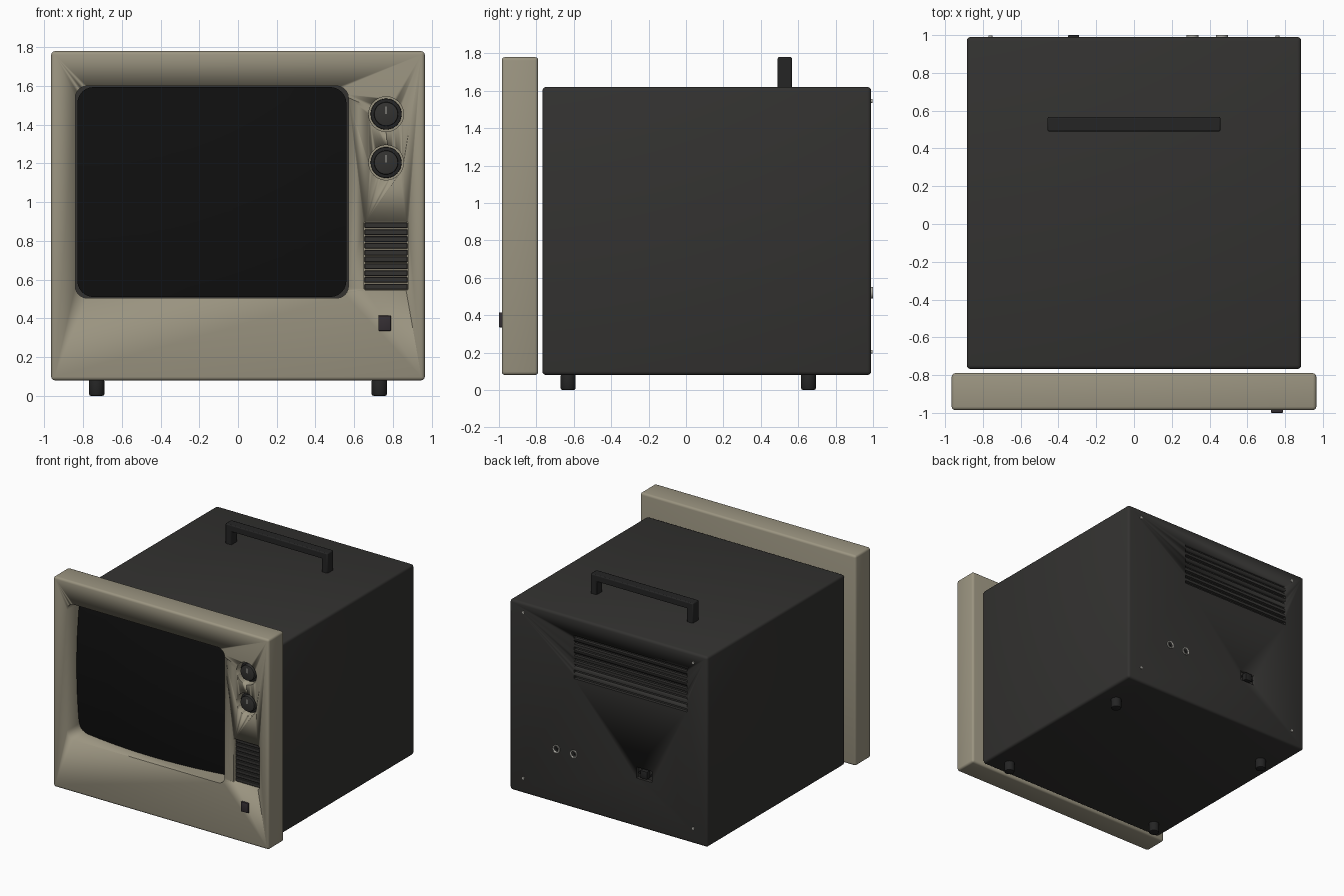
import bpy, bmesh, math
from mathutils import Matrix

if "Cube" in bpy.data.objects:
    bpy.data.objects.remove(bpy.data.objects["Cube"])


def material(name, rgb):
    m = bpy.data.materials.new(name)
    m.diffuse_color = (*rgb, 1)
    m.use_nodes = True
    m.node_tree.nodes["Principled BSDF"].inputs["Base Color"].default_value = m.diffuse_color
    return m


BEIGE = material("beige_plastic", (0.33, 0.30, 0.22))
DARK = material("dark_casing", (0.033, 0.032, 0.030))
BLACK = material("black_glass", (0.005, 0.005, 0.005))
RUBBER = material("black_plastic", (0.018, 0.018, 0.018))
PURPLE = material("dark_button", (0.035, 0.028, 0.033))
METAL = material("light_metal", (0.45, 0.44, 0.40))


def finish(name, bm, mat, bevel=0, segments=3):
    bmesh.ops.recalc_face_normals(bm, faces=bm.faces)
    me = bpy.data.meshes.new(name)
    bm.to_mesh(me)
    bm.free()
    ob = bpy.data.objects.new(name, me)
    bpy.context.collection.objects.link(ob)
    if mat:
        me.materials.append(mat)
    bpy.ops.object.select_all(action='DESELECT')
    ob.select_set(True)
    bpy.context.view_layer.objects.active = ob
    if bevel:
        mod = ob.modifiers.new("bevel", 'BEVEL')
        mod.width, mod.segments = bevel, segments
        mod.limit_method = 'ANGLE'
        bpy.ops.object.modifier_apply(modifier=mod.name)
    bpy.ops.object.shade_smooth_by_angle(angle=math.radians(35))
    return ob


def box(name, x, y, z, mat=None, bevel=0, segments=3):
    bm = bmesh.new()
    bmesh.ops.create_cube(bm, size=1)
    for v in bm.verts:
        v.co = [(a + b) / 2 + c * (b - a) for (a, b), c in zip((x, y, z), v.co)]
    return finish(name, bm, mat, bevel, segments)


def cylinder(name, x, y, z, r, depth, mat=None, axis='Y', bevel=0, sides=40):
    bm = bmesh.new()
    bmesh.ops.create_cone(bm, cap_ends=True, segments=sides, radius1=r, radius2=r, depth=depth)
    if axis == 'Y':
        bm.transform(Matrix.Rotation(math.pi / 2, 4, 'X'))
    bm.transform(Matrix.Translation((x, y, z)))
    return finish(name, bm, mat, bevel, 2)


def outline(x0, x1, z0, z1, r, n=6):
    pts = []
    for cx, cz, a in ((x1 - r, z1 - r, 0), (x0 + r, z1 - r, 90), (x0 + r, z0 + r, 180), (x1 - r, z0 + r, 270)):
        for i in range(n + 1):
            t = math.radians(a + 90 * i / n)
            pts.append((cx + r * math.cos(t), cz + r * math.sin(t)))
    return pts


def plate(name, pts, y0, y1, mat=None):
    bm = bmesh.new()
    f = bm.faces.new([bm.verts.new((x, y0, z)) for x, z in pts])
    ext = bmesh.ops.extrude_face_region(bm, geom=[f])["geom"]
    bmesh.ops.translate(bm, vec=(0, y1 - y0, 0), verts=[g for g in ext if isinstance(g, bmesh.types.BMVert)])
    return finish(name, bm, mat)


def cut(target, cutters):
    for c in cutters:
        c.hide_render = True
        bpy.context.view_layer.objects.active = target
        mod = target.modifiers.new("cut", 'BOOLEAN')
        mod.operation, mod.solver, mod.object = 'DIFFERENCE', 'EXACT', c
        bpy.ops.object.modifier_apply(modifier=mod.name)
        bpy.data.objects.remove(c)


# Front frame with screen, knob and speaker recesses
KNOB_X, KNOB_Z = 0.765, (1.455, 1.205)
frame = box("front_frame", (-0.965, 0.965), (-0.985, -0.79), (0.08, 1.78), BEIGE, 0.018)
cutters = [plate("screen_cutter", outline(-0.84, 0.57, 0.505, 1.6, 0.06), -1.05, -0.815),
           plate("grille_cutter", outline(0.65, 0.88, 0.545, 0.9, 0.012, 3), -1.05, -0.94)]
cutters += [cylinder("knob_cutter", KNOB_X, -0.975, z, 0.09, 0.12) for z in KNOB_Z]
cut(frame, cutters)
plate("screen_surround", outline(-0.84, 0.57, 0.505, 1.6, 0.06), -0.825, -0.813, DARK)

# Bulging picture tube built from shrinking rounded rings
bm = bmesh.new()
CX, CZ = -0.135, 1.0525
ring_pts = []
corner = outline(-0.83, 0.56, 0.51, 1.595, 0.085)
for i, (x, z) in enumerate(corner):
    ring_pts.append((x, z))
    if i % 7 == 6:
        nx, nz = corner[(i + 1) % len(corner)]
        ring_pts += [(x + (nx - x) * k / 10, z + (nz - z) * k / 10) for k in range(1, 10)]
rings = [[bm.verts.new((x, -0.82, z)) for x, z in ring_pts]]
for k in range(10):
    s = 1 - k / 10
    ring = []
    for x, z in ring_pts:
        dx, dz = (x - CX) * s, (z - CZ) * s
        ring.append(bm.verts.new((CX + dx, -0.945 + 0.14 * (dx * dx + dz * dz), CZ + dz)))
    rings.append(ring)
n = len(ring_pts)
for a, b in zip(rings, rings[1:]):
    for i in range(n):
        bm.faces.new((a[i], a[(i + 1) % n], b[(i + 1) % n], b[i]))
tip = bm.verts.new((CX, -0.945, CZ))
for i in range(n):
    bm.faces.new((rings[-1][i], rings[-1][(i + 1) % n], tip))
finish("screen_glass", bm, BLACK)

# Recessed control knobs with pointers
for i, z in enumerate(KNOB_Z):
    cylinder(f"knob_base_{i}", KNOB_X, -0.927, z, 0.08, 0.03, RUBBER, bevel=0.004)
    cylinder(f"knob_cap_{i}", KNOB_X, -0.955, z, 0.062, 0.04, DARK, bevel=0.006)
    box(f"knob_pointer_{i}", (KNOB_X - 0.003, KNOB_X + 0.003), (-0.977, -0.97), (z, z + 0.04), METAL)

# Speaker slats
for i in range(10):
    z = 0.549 + i * 0.0352
    box(f"speaker_slat_{i}", (0.654, 0.876), (-0.965, -0.938), (z, z + 0.029), DARK, 0.003, 1)

# Power button
box("power_button", (0.725, 0.79), (-1.0, -0.97), (0.335, 0.415), PURPLE, 0.005, 2)

# Rear casing with vent slots and power inlet recess
case = box("rear_case", (-0.885, 0.885), (-0.768, 0.99), (0.08, 1.62), DARK, 0.02)
slots = [box("vent_cutter", (-0.70, 0.31), (0.965, 1.05), (1.13 + i * 0.0465, 1.154 + i * 0.0465)) for i in range(8)]
slots.append(box("inlet_cutter", (-0.39, -0.25), (0.96, 1.05), (0.475, 0.565)))
cut(case, slots)

# Power inlet pieces
box("inlet_core", (-0.35, -0.29), (0.955, 1.0), (0.49, 0.552), RUBBER, 0.004, 2)
for s in (-1, 1):
    x = -0.32 + s * 0.053
    cylinder(f"inlet_screw_{s + 1}", x, 0.968, 0.52, 0.009, 0.02, RUBBER, sides=12)

# Round jacks: metal ring with dark centre
for i, x in enumerate((0.31, 0.465)):
    ring = cylinder(f"jack_ring_{i}", x, 0.99, 0.52, 0.032, 0.02, METAL)
    cut(ring, [cylinder("jack_cutter", x, 1.0, 0.52, 0.022, 0.1)])
    cylinder(f"jack_core_{i}", x, 0.986, 0.52, 0.01, 0.02, RUBBER, sides=16)

# Corner screws on the back
for x in (-0.76, 0.76):
    for z in (0.205, 1.545):
        cylinder(f"back_screw_{x}_{z}", x, 0.99, z, 0.01, 0.014, METAL, sides=16)

# Carry handle: a single bridge profile pushed through its depth
prof = [(-0.458, 1.61), (-0.458, 1.78), (0.458, 1.78), (0.458, 1.61),
        (0.403, 1.61), (0.403, 1.725), (-0.403, 1.725), (-0.403, 1.61)]
handle = plate("carry_handle", prof, 0.49, 0.567, RUBBER)
mod = handle.modifiers.new("bevel", 'BEVEL')
mod.width, mod.segments = 0.008, 2

# Feet
for x in (-0.73, 0.73):
    for y in (-0.63, 0.655):
        cylinder(f"foot_{x}_{y}", x, y, 0.043, 0.04, 0.086, RUBBER, axis='Z', bevel=0.01, sides=24)
